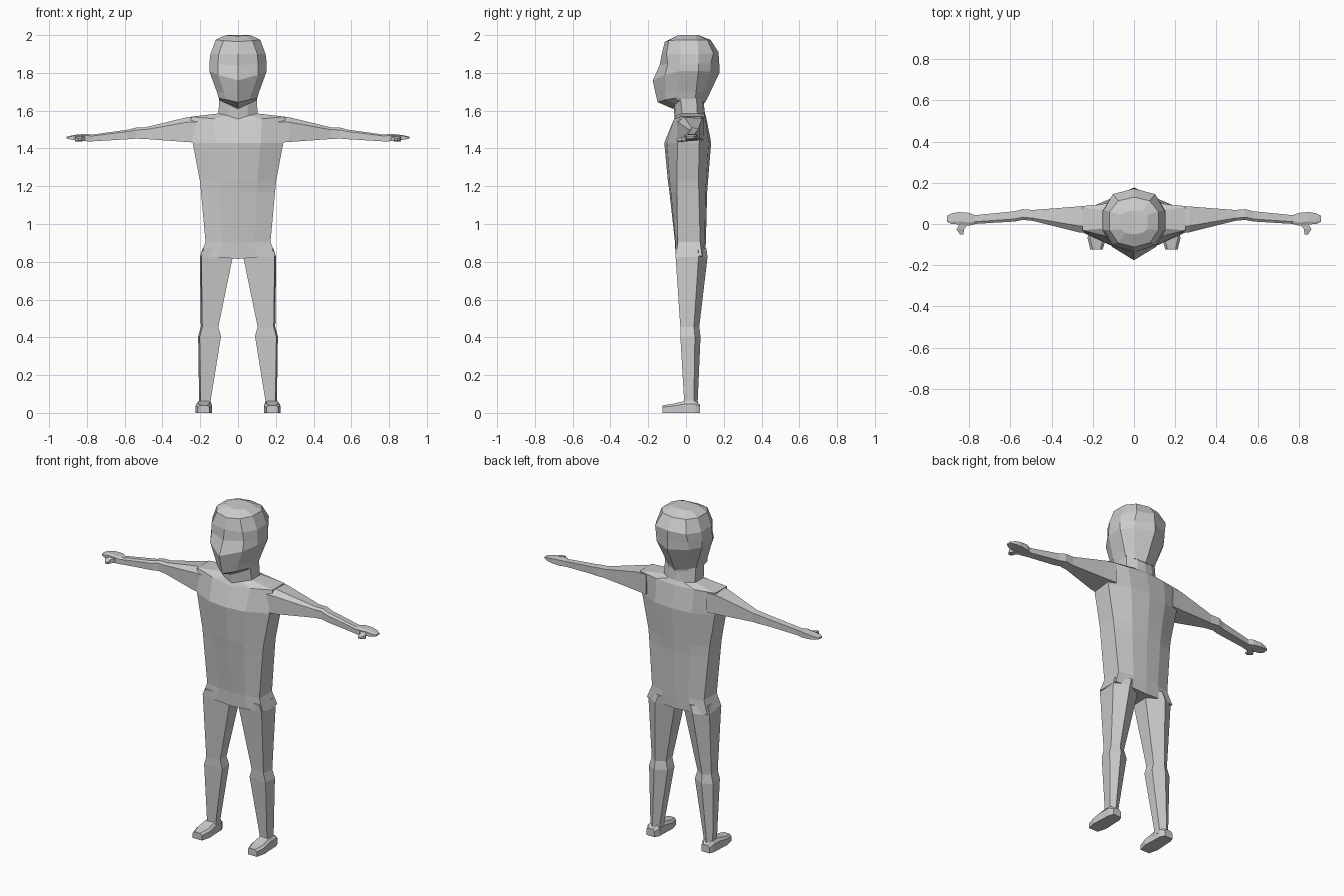
import bpy
import bmesh

cube = bpy.data.objects.get("Cube")
if cube:
    bpy.data.objects.remove(cube, do_unlink=True)

# One plain grey for the whole figure
grey = bpy.data.materials.new("plain grey")
grey.use_nodes = True
COLOUR = (0.6, 0.6, 0.6, 1.0)
grey.diffuse_color = COLOUR
grey.node_tree.nodes["Principled BSDF"].inputs["Base Color"].default_value = COLOUR


def loft(name, rings, closed=True, cap_start=True, cap_end=True):
    """Skin a list of point rings, then mirror to the other side."""
    bm = bmesh.new()
    rows = [[bm.verts.new(p) for p in ring] for ring in rings]
    n = len(rows[0])
    for a, b in zip(rows, rows[1:]):
        for i in range(n if closed else n - 1):
            j = (i + 1) % n
            bm.faces.new((a[i], a[j], b[j], b[i]))
    if cap_start:
        bm.faces.new(rows[0])
    if cap_end:
        bm.faces.new(rows[-1])
    bmesh.ops.recalc_face_normals(bm, faces=bm.faces)
    mesh = bpy.data.meshes.new(name)
    bm.to_mesh(mesh)
    bm.free()
    mesh.materials.append(grey)
    obj = bpy.data.objects.new(name, mesh)
    bpy.context.collection.objects.link(obj)
    mirror = obj.modifiers.new("mirror", 'MIRROR')
    mirror.use_clip = True
    return obj


def lerp(a, b, t):
    return a + (b - a) * t


def half_ring(zf, zs, zb, w, yf, sf, sb, yb, k=0.5, t=0.2):
    """Left half of a body section: front centre, side, back centre."""
    return [(0, yf, zf), (w * k, lerp(yf, sf, t), lerp(zf, zs, 0.6)),
            (w, sf, zs), (w, sb, zs),
            (w * k, lerp(yb, sb, t), lerp(zb, zs, 0.6)), (0, yb, zb)]


# Torso and neck: front z, side z, back z, half width, then y from front to back
torso = [
    (0.815, 0.83, 0.82, 0.200, -0.055, -0.050, 0.085, 0.100),
    (0.90, 0.905, 0.90, 0.172, -0.058, -0.045, 0.075, 0.105),
    (1.17, 1.17, 1.17, 0.196, -0.088, -0.048, 0.068, 0.112),
    (1.23, 1.23, 1.23, 0.202, -0.096, -0.048, 0.066, 0.117),
    (1.43, 1.43, 1.43, 0.240, -0.115, -0.045, 0.070, 0.133),
    (1.54, 1.568, 1.56, 0.250, -0.070, -0.030, 0.080, 0.108),
    (1.555, 1.585, 1.585, 0.103, -0.060, -0.020, 0.060, 0.100),
    (1.64, 1.67, 1.66, 0.100, -0.066, -0.030, 0.055, 0.092),
]
loft("torso", [half_ring(*r) for r in torso], closed=False)

# Head: pointed face with a wedge nose and rounded back
head = [
    (1.61, 1.655, 1.64, 0.096, -0.070, -0.040, 0.050, 0.098, 0.6, 0.25),
    (1.645, 1.667, 1.65, 0.102, -0.150, -0.055, 0.050, 0.105, 0.6, 0.45),
    (1.685, 1.70, 1.68, 0.112, -0.160, -0.045, 0.053, 0.120, 0.65, 0.45),
    (1.76, 1.81, 1.80, 0.152, -0.176, -0.032, 0.065, 0.177, 0.7, 0.45),
    (1.84, 1.85, 1.85, 0.152, -0.140, -0.031, 0.065, 0.176, 0.7, 0.40),
    (1.90, 1.90, 1.91, 0.146, -0.128, -0.030, 0.065, 0.172, 0.7, 0.25),
    (1.965, 1.975, 1.975, 0.118, -0.112, -0.030, 0.060, 0.130, 0.65, 0.25),
    (1.995, 2.00, 2.00, 0.065, -0.050, -0.025, 0.045, 0.065, 0.6, 0.25),
]
loft("head", [half_ring(*r) for r in head], closed=False)


def box_x(x, y0, y1, z0, z1):
    """Tapered box section facing along x."""
    h = z1 - z0
    return [(x, y0, z0), (x, y0, z1 - 0.2 * h), (x, lerp(y0, y1, 0.25), z1),
            (x, y1, z1 - 0.05 * h), (x, y1, z0 + 0.1 * h)]


# Arms, from inside the shoulder to the wrist
arm = [
    (0.20, -0.048, 0.092, 1.43, 1.570),
    (0.27, -0.040, 0.085, 1.434, 1.565),
    (0.49, 0.015, 0.068, 1.450, 1.512),
    (0.54, 0.020, 0.072, 1.452, 1.510),
    (0.58, 0.012, 0.062, 1.449, 1.500),
    (0.78, 0.000, 0.042, 1.437, 1.472),
]
loft("arm", [box_x(*r) for r in arm])

# Flat mitten hands
hand = [
    (0.77, 0.000, 0.042, 1.437, 1.472),
    (0.80, -0.008, 0.054, 1.438, 1.477),
    (0.85, -0.002, 0.058, 1.443, 1.474),
    (0.885, 0.000, 0.052, 1.447, 1.468),
    (0.907, 0.010, 0.040, 1.452, 1.462),
]
loft("hand", [box_x(*r) for r in hand])

# Thumbs, pointing forward: y, x range, z range
thumb = [(0.01, 0.795, 0.84, 1.440, 1.466), (-0.025, 0.825, 0.862, 1.438, 1.460),
         (-0.05, 0.828, 0.845, 1.442, 1.452)]
loft("thumb", [[(x0, y, z0), (x1, y, z0), (x1, y, z1), (x0, y, z1)]
               for y, x0, x1, z0, z1 in thumb])


def leg_ring(z, x0, x1, y0, y1):
    d = y1 - y0
    return [(x0, y0 + 0.1 * d, z), (x1 - 0.008, y0, z), (x1, y0 + 0.72 * d, z),
            (lerp(x0, x1, 0.55), y1, z), (x0, y0 + 0.7 * d, z)]


# Legs: z, x range, y range
leg = [
    (0.87, 0.01, 0.188, -0.054, 0.108),
    (0.825, 0.028, 0.202, -0.055, 0.114),
    (0.455, 0.104, 0.197, -0.030, 0.070),
    (0.405, 0.090, 0.211, -0.030, 0.077),
    (0.065, 0.145, 0.206, -0.010, 0.062),
    (0.03, 0.140, 0.212, -0.018, 0.068),
]
loft("leg", [leg_ring(*r) for r in leg])

# Feet, heel to toe: y, x range, height, sole inset
foot = [(0.075, 0.155, 0.208, 0.045), (0.05, 0.142, 0.218, 0.062),
        (-0.012, 0.140, 0.221, 0.062), (-0.07, 0.137, 0.225, 0.048),
        (-0.125, 0.152, 0.212, 0.040)]
loft("foot", [[(x0, y, 0), (x1, y, 0), (x1, y, h * 0.75), (x1 - 0.012, y, h),
               (x0 + 0.012, y, h), (x0, y, h * 0.75)] for y, x0, x1, h in foot])
